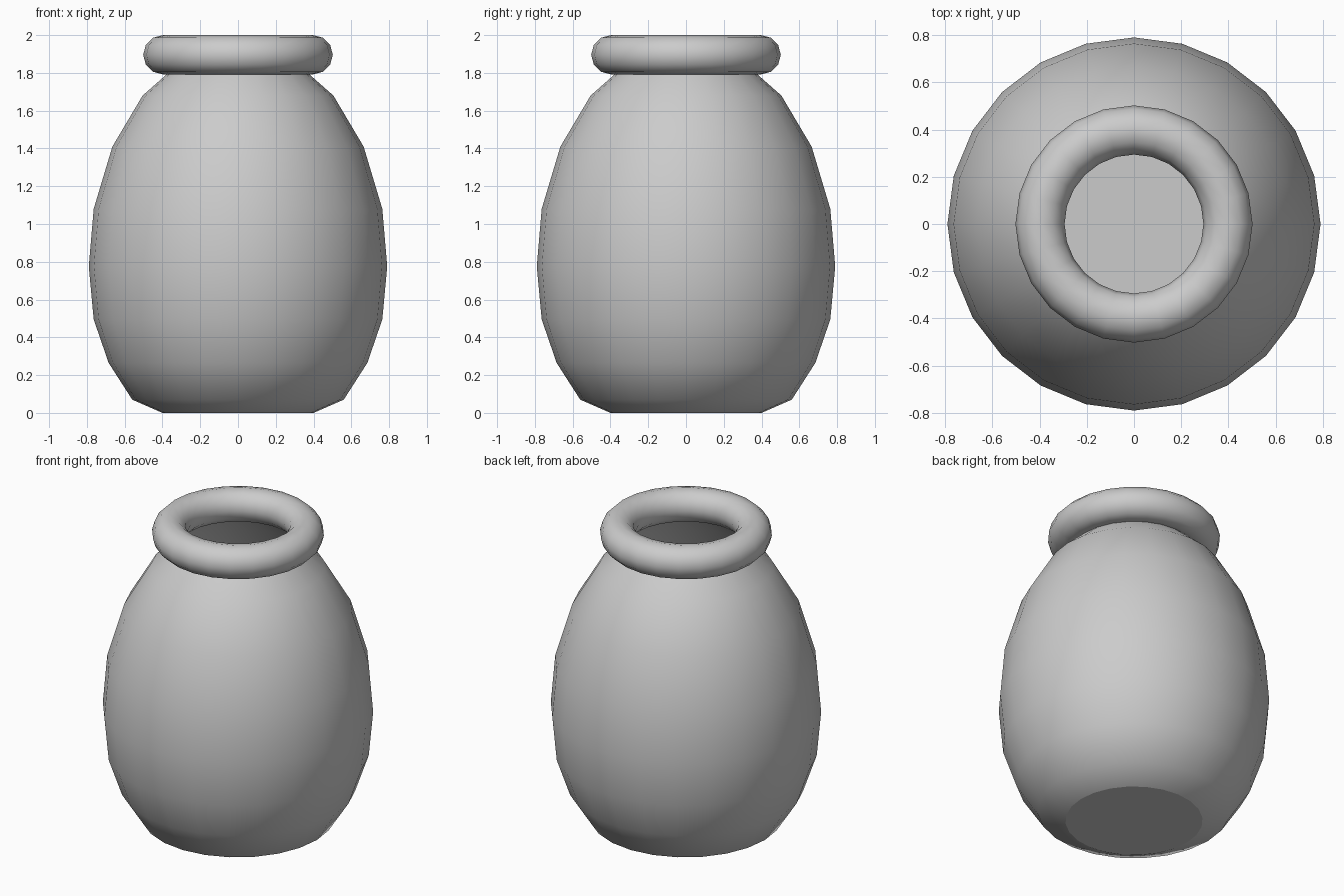
import bpy, bmesh
from math import sin, cos, pi

if "Cube" in bpy.data.objects:
    bpy.data.objects.remove(bpy.data.objects["Cube"])

SIDES = 24


def lathe_body(name, profile):
    """Open pot turned around z, closed by a flat base."""
    bm = bmesh.new()
    rings = [[bm.verts.new((r * cos(2 * pi * i / SIDES), r * sin(2 * pi * i / SIDES), z))
              for i in range(SIDES)] for r, z in profile]
    for low, high in zip(rings, rings[1:]):
        for i in range(SIDES):
            j = (i + 1) % SIDES
            bm.faces.new((low[i], low[j], high[j], high[i])).smooth = True
    # flat base with a crisp edge
    base = bm.faces.new(rings[0][::-1])
    for edge in base.edges:
        edge.smooth = False
    mesh = bpy.data.meshes.new(name)
    bm.to_mesh(mesh)
    bm.free()
    obj = bpy.data.objects.new(name, mesh)
    bpy.context.collection.objects.link(obj)
    return obj


# hollow jar body, from base to the mouth hidden in the rim
lathe_body("jar_body", [
    (0.40, 0.005), (0.56, 0.07), (0.685, 0.265), (0.764, 0.495), (0.79, 0.775),
    (0.764, 1.08), (0.665, 1.41), (0.505, 1.68), (0.335, 1.83)])

# rounded rim
bpy.ops.mesh.primitive_torus_add(major_radius=0.398, minor_radius=0.104,
                                 major_segments=SIDES, minor_segments=12,
                                 location=(0, 0, 1.896))
rim = bpy.context.object
rim.name = "jar_rim"
bpy.ops.object.shade_smooth()

# settle the base on the ground
body = bpy.data.objects["jar_body"]
for v in body.data.vertices[:SIDES]:
    v.co.z = 0
